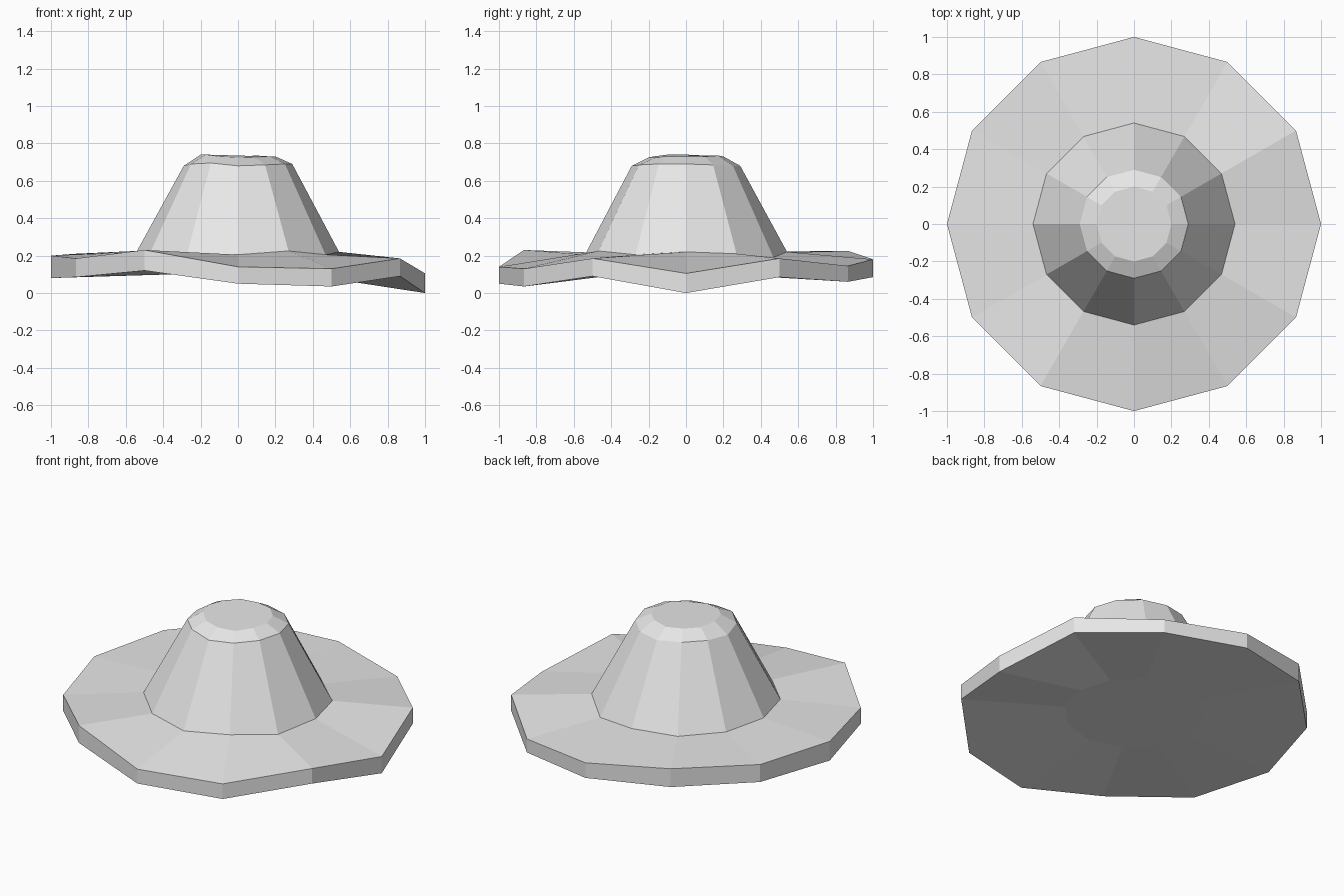
import bpy
import bmesh
from math import cos, sin, tau

SIDES = 12

cube = bpy.data.objects.get("Cube")
if cube:
    bpy.data.objects.remove(cube)

# Single felt colour
felt = bpy.data.materials.new("light_grey_felt")
felt.use_nodes = True
colour = (0.8, 0.8, 0.8, 1)
felt.diffuse_color = colour
felt.node_tree.nodes["Principled BSDF"].inputs["Base Color"].default_value = colour


def lofted(name, rings, cap_first, cap_last):
    """Join wavy rings, each a radius and its heights counter-clockwise from +x."""
    bm = bmesh.new()
    loops = []
    for radius, heights in rings:
        loops.append([bm.verts.new((radius * cos(tau * i / SIDES),
                                    radius * sin(tau * i / SIDES), z))
                      for i, z in enumerate(heights)])
    for low, high in zip(loops, loops[1:]):
        for i in range(SIDES):
            j = (i + 1) % SIDES
            bm.faces.new((low[i], low[j], high[j], high[i]))
    if cap_first:
        bm.faces.new(loops[0][::-1])
    if cap_last:
        bm.faces.new(loops[-1])
    mesh = bpy.data.meshes.new(name)
    bm.to_mesh(mesh)
    bm.free()
    mesh.materials.append(felt)
    obj = bpy.data.objects.new(name, mesh)
    bpy.context.collection.objects.link(obj)
    return obj


# Uneven ring heights give the worn, wavy look
edge_top = [.105, .185, .145, .18, .225, .21, .2, .185, .23, .14, .13, .185]
edge_bottom = [0, .085, .06, .085, .11, .1, .08, .085, .12, .05, .035, .09]
crown_base = [.22, .21, .19, .22, .215, .22, .225, .22, .215, .205, .225, .205]
shoulder = [.69, .685, .68, .68, .69, .69, .68, .69, .695, .68, .685, .69]
tip = [.73, .73, .735, .73, .735, .735, .74, .74, .73, .725, .72, .73]

# Brim: underside, rim and upper slope
lofted("brim", [(0.4, [.1] * SIDES), (1, edge_bottom),
                (1, edge_top), (0.54, crown_base)], True, False)

# Crown: tapered wall, bevelled shoulder and flat tip
lofted("crown", [(0.54, crown_base), (0.29, shoulder), (0.2, tip)], False, True)
